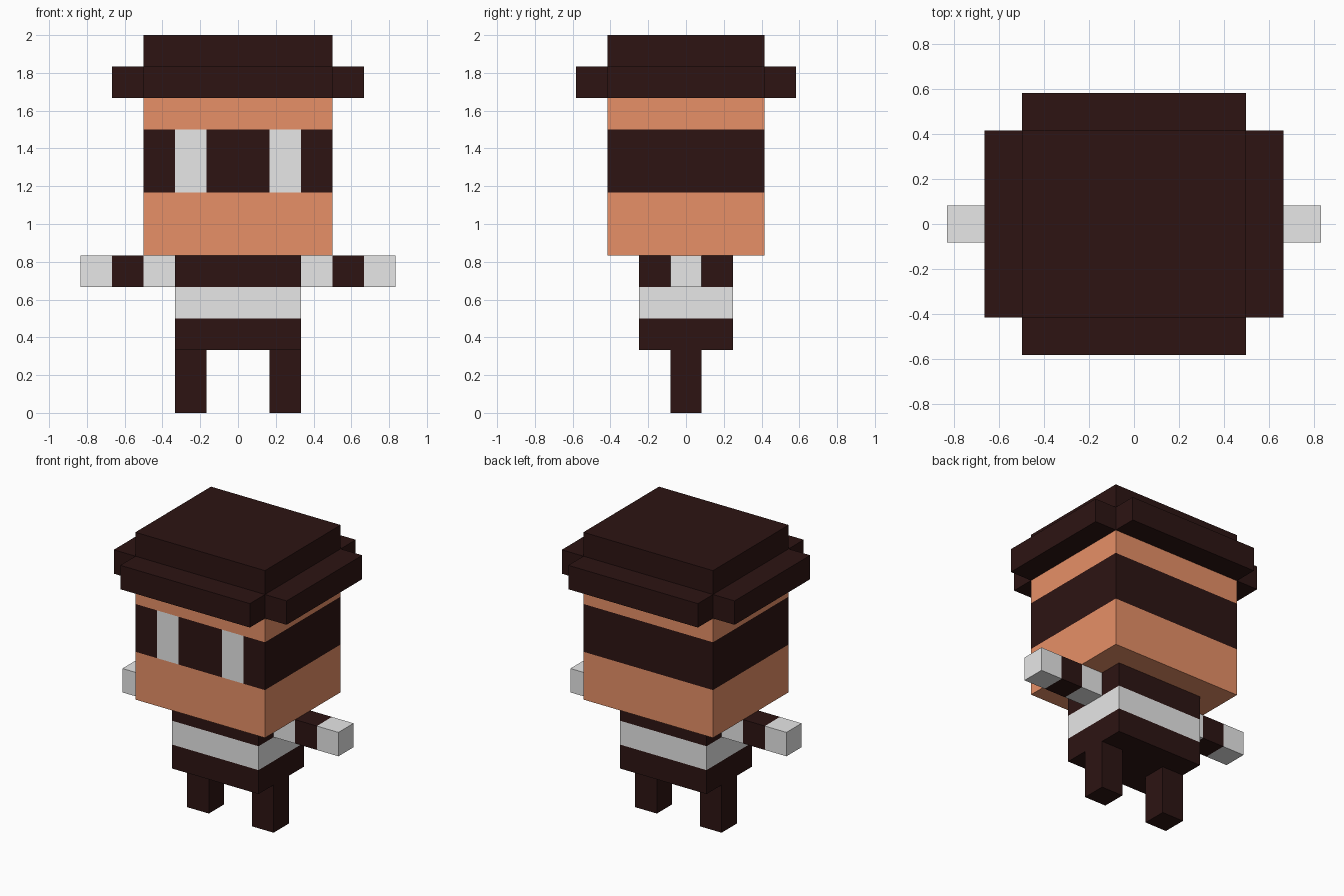
import bpy
import bmesh
from mathutils import Matrix, Vector

U = 1 / 6  # one block of the modelling grid

if "Cube" in bpy.data.objects:
    bpy.data.objects.remove(bpy.data.objects["Cube"], do_unlink=True)


def material(name, rgb):
    mat = bpy.data.materials.new(name)
    mat.use_nodes = True
    mat.diffuse_color = (*rgb, 1)
    mat.node_tree.nodes["Principled BSDF"].inputs["Base Color"].default_value = (*rgb, 1)
    return mat


MATS = [material("dark brown", (0.026, 0.007, 0.0064)),
        material("white", (1.0, 1.0, 1.0)),
        material("skin", (1.0, 0.35, 0.17))]
DARK, WHITE, SKIN = range(3)


def finish(name, bm, rule):
    """Colour each face by a rule on its centre (in blocks) and normal."""
    bmesh.ops.recalc_face_normals(bm, faces=bm.faces)
    for face in bm.faces:
        face.material_index = rule(face.calc_center_median(), face.normal)
    bm.transform(Matrix.Scale(U, 4))
    mesh = bpy.data.meshes.new(name)
    bm.to_mesh(mesh)
    bm.free()
    for mat in MATS:
        mesh.materials.append(mat)
    bpy.context.collection.objects.link(bpy.data.objects.new(name, mesh))


def box(name, low, high, rule=lambda c, n: DARK, cuts_x=(), cuts_z=()):
    """Box between two corners, cut into panels along x and z."""
    low, high = Vector(low), Vector(high)
    bm = bmesh.new()
    bmesh.ops.create_cube(bm, size=1)
    bm.transform(Matrix.Translation((low + high) / 2) @ Matrix.Diagonal((*(high - low), 1)))
    for axis, cuts in ((Vector((1, 0, 0)), cuts_x), (Vector((0, 0, 1)), cuts_z)):
        for cut in cuts:
            bmesh.ops.bisect_plane(bm, geom=bm.verts[:] + bm.edges[:] + bm.faces[:],
                                   plane_co=axis * cut, plane_no=axis)
    finish(name, bm, rule)


# Head with a mask band all round and two eyes at the front
def head_rule(c, n):
    if not 7 < c.z < 9:
        return SKIN
    return WHITE if n.y < -0.5 and 1 < abs(c.x) < 2 else DARK


box("head", (-3, -2.5, 5), (3, 2.5, 10), head_rule, (-2, -1, 1, 2), (7, 9))

# Torso with a belt, and legs and banded arms on both sides
box("torso", (-2, -1.5, 2), (2, 1.5, 5),
    lambda c, n: WHITE if 3 < c.z < 4 else DARK, cuts_z=(3, 4))

for side, s in (("left", 1), ("right", -1)):
    x0, x1 = sorted((s, 2 * s))
    box(side + "_leg", (x0, -0.5, 0), (x1, 0.5, 2))
    x0, x1 = sorted((2 * s, 5 * s))
    box(side + "_arm", (x0, -0.5, 4), (x1, 0.5, 5),
        lambda c, n: DARK if 3 < abs(c.x) < 4 else WHITE, cuts_x=(3 * s, 4 * s))

# Hat: cross-shaped brim with notched corners, and a crown
bm = bmesh.new()
outline = []
for sx, sy in ((1, 1), (-1, 1), (-1, -1), (1, -1)):
    corner = [(4, 2.5), (3, 2.5), (3, 3.5)]
    if sx * sy < 0:
        corner.reverse()
    outline += [bm.verts.new((sx * x, sy * y, 10)) for x, y in corner]
brim = bm.faces.new(outline)
top = bmesh.ops.extrude_face_region(bm, geom=[brim], use_keep_orig=True)["geom"]
bmesh.ops.translate(bm, vec=(0, 0, 1), verts=[v for v in top if isinstance(v, bmesh.types.BMVert)])
finish("hat_brim", bm, lambda c, n: DARK)
box("hat_crown", (-3, -2.5, 11), (3, 2.5, 12))
